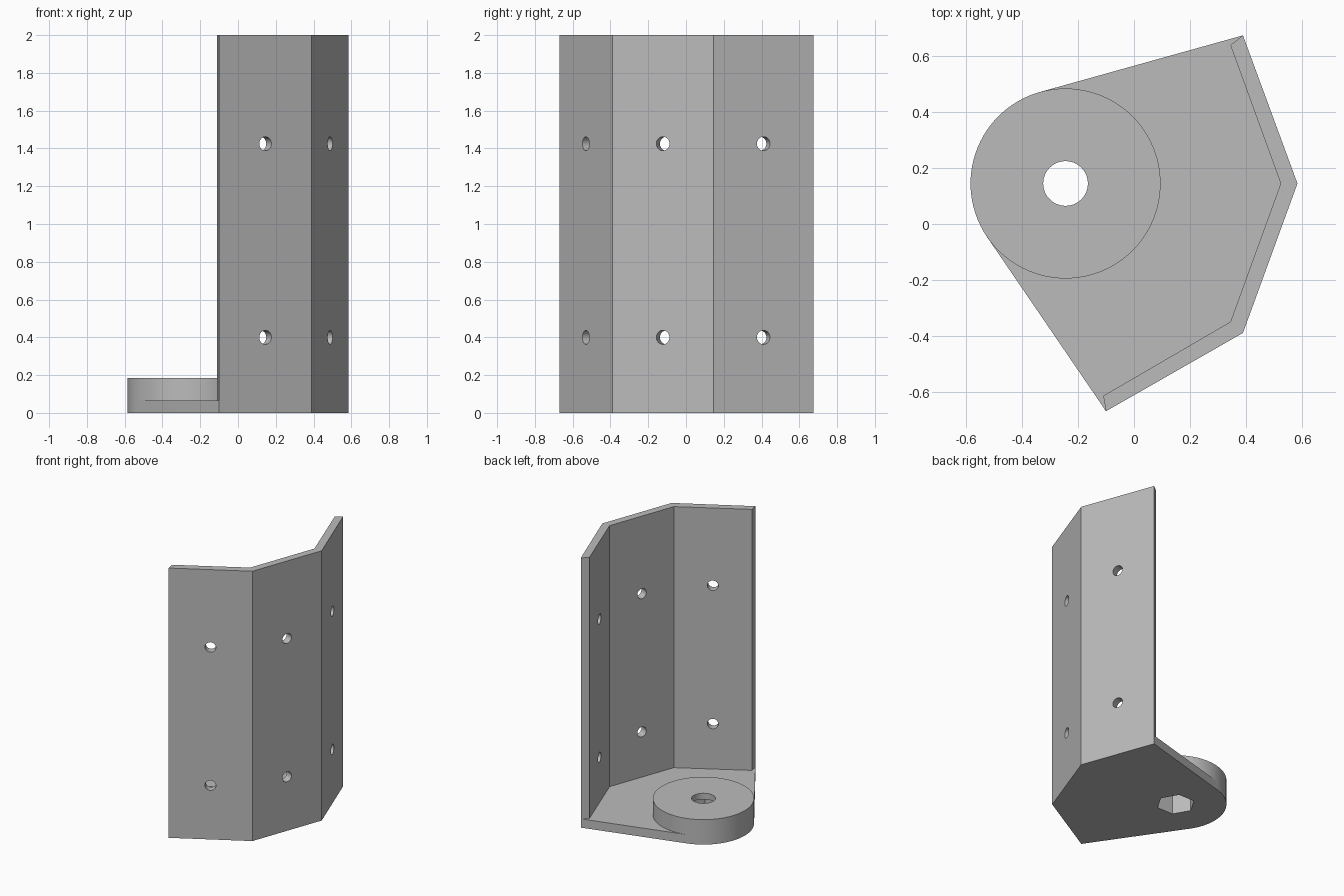
import bpy, bmesh, math
from mathutils import Vector, Matrix
from mathutils.geometry import convex_hull_2d

if "Cube" in bpy.data.objects:
    bpy.data.objects.remove(bpy.data.objects["Cube"], do_unlink=True)

HEIGHT, PLATE_TOP, BOSS_TOP, NUT_DEPTH = 2.0, 0.065, 0.185, 0.14
BOSS = Vector((-0.245, 0.145))
OUTER = [Vector(p) for p in ((-0.10, -0.67), (0.39, -0.39), (0.585, 0.145), (0.39, 0.675))]
INNER = [Vector(p) for p in ((-0.11, -0.615), (0.345, -0.35), (0.525, 0.145), (0.345, 0.64))]

grey = bpy.data.materials.new("plain grey")
grey.use_nodes = True
grey.diffuse_color = (0.5, 0.5, 0.5, 1)
grey.node_tree.nodes["Principled BSDF"].inputs["Base Color"].default_value = (0.5, 0.5, 0.5, 1)


def prism(name, outline, z0, z1, matrix=None):
    """Extrude a flat outline from z0 to z1."""
    bm = bmesh.new()
    face = bm.faces.new([bm.verts.new((p[0], p[1], z0)) for p in outline])
    top = bmesh.ops.extrude_face_region(bm, geom=[face])
    verts = [v for v in top["geom"] if isinstance(v, bmesh.types.BMVert)]
    bmesh.ops.translate(bm, verts=verts, vec=(0, 0, z1 - z0))
    bmesh.ops.recalc_face_normals(bm, faces=bm.faces)
    if matrix:
        bm.transform(matrix)
    mesh = bpy.data.meshes.new(name)
    bm.to_mesh(mesh)
    bm.free()
    mesh.materials.append(grey)
    ob = bpy.data.objects.new(name, mesh)
    bpy.context.collection.objects.link(ob)
    return ob


def ring(radius, sides, centre=(0, 0)):
    return [Vector((centre[0] + radius * math.cos(math.tau * i / sides),
                    centre[1] + radius * math.sin(math.tau * i / sides))) for i in range(sides)]


def combine(target, tool, operation):
    """Apply a boolean and drop the helper."""
    tool.hide_render = True
    mod = target.modifiers.new(operation, 'BOOLEAN')
    mod.operation, mod.solver, mod.object = operation, 'EXACT', tool
    bpy.ops.object.select_all(action='DESELECT')
    bpy.context.view_layer.objects.active = target
    target.select_set(True)
    bpy.ops.object.modifier_apply(modifier=mod.name)
    bpy.data.objects.remove(tool, do_unlink=True)


# Full-height block: round end joined by tangents to the three-panel wall
boss_ring = ring(0.34, 96, BOSS)
points = boss_ring + OUTER
bracket = prism("bracket", [points[i] for i in convex_hull_2d(points)], 0, HEIGHT)

# Clear the space inside the wall, leaving the base plate
first = OUTER[0] + 3 * (OUTER[0] - INNER[0])
last = OUTER[3] + 3 * (OUTER[3] - INNER[3])
pocket = [first] + INNER + [last, Vector((-2, 1.5)), Vector((-2, -1.5))]
combine(bracket, prism("pocket_cutter", pocket, PLATE_TOP, HEIGHT + 0.5), 'DIFFERENCE')

# Round boss with a through hole and a hexagonal nut recess underneath
combine(bracket, prism("boss", boss_ring, 0, BOSS_TOP), 'UNION')
combine(bracket, prism("bolt_hole_cutter", ring(0.08, 48, BOSS), -0.1, 0.4), 'DIFFERENCE')
combine(bracket, prism("nut_recess_cutter", ring(0.13, 6, BOSS), -0.1, NUT_DEPTH), 'DIFFERENCE')

# Two screw holes square through the middle of each wall panel
for a, b in zip(OUTER, OUTER[1:]):
    mid, along = (a + b) / 2, b - a
    normal = Vector((along.y, -along.x, 0))
    for z in (0.4, 1.425):
        place = Matrix.Translation((mid.x, mid.y, z)) @ normal.to_track_quat('Z', 'Y').to_matrix().to_4x4()
        combine(bracket, prism("screw_hole_cutter", ring(0.037, 32), -0.15, 0.1, place), 'DIFFERENCE')

bpy.ops.object.shade_smooth_by_angle(angle=math.radians(20))
